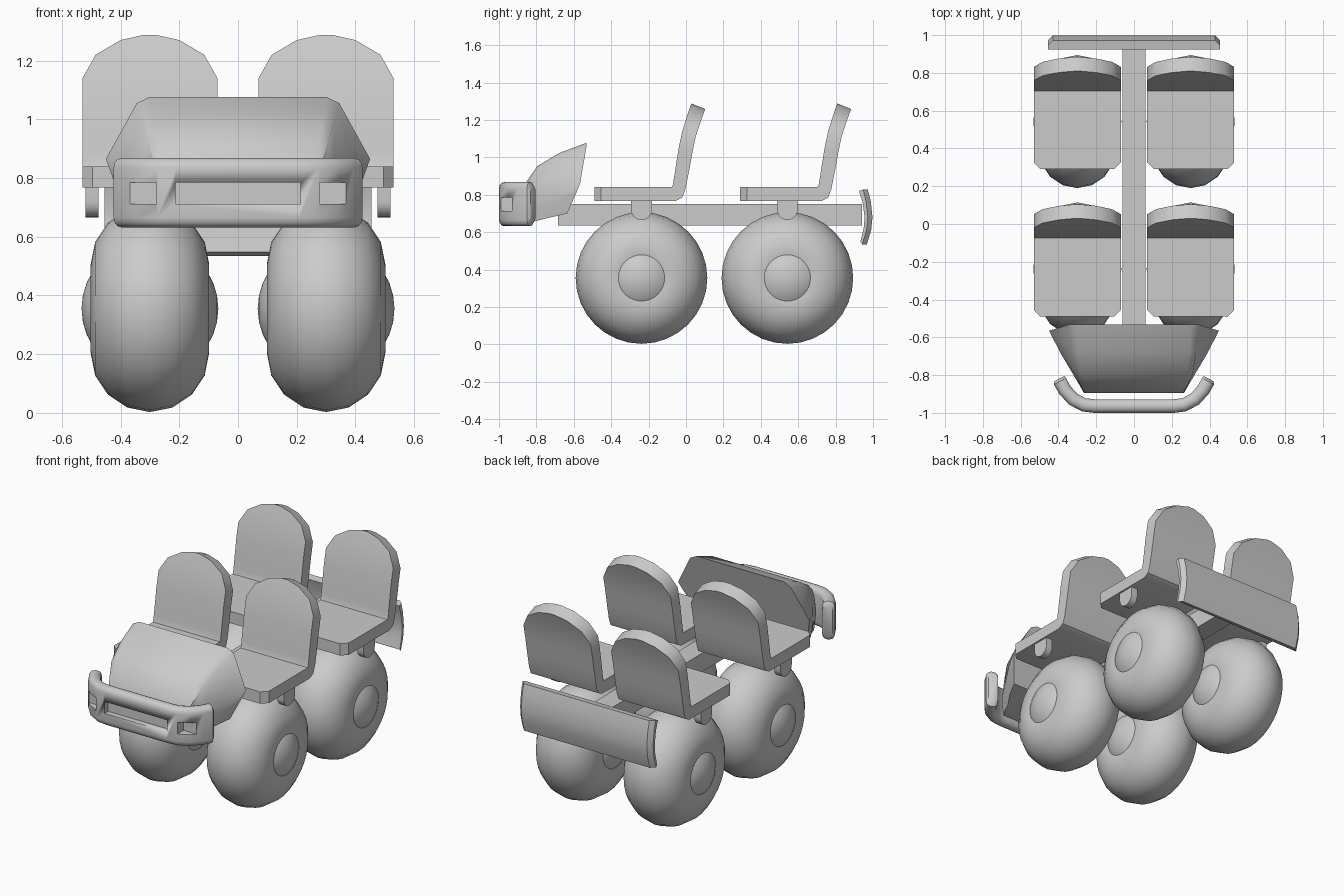
import bpy, bmesh, math
from mathutils import Vector

if "Cube" in bpy.data.objects:
    bpy.data.objects.remove(bpy.data.objects["Cube"])

grey = bpy.data.materials.new("light_grey")
grey.use_nodes = True
grey.diffuse_color = (0.6, 0.6, 0.6, 1)
grey.node_tree.nodes["Principled BSDF"].inputs["Base Color"].default_value = (0.6, 0.6, 0.6, 1)


def finish(name, bm, angle=30):
    bmesh.ops.recalc_face_normals(bm, faces=bm.faces)
    mesh = bpy.data.meshes.new(name)
    bm.to_mesh(mesh)
    bm.free()
    mesh.materials.append(grey)
    ob = bpy.data.objects.new(name, mesh)
    bpy.context.collection.objects.link(ob)
    bpy.ops.object.select_all(action='DESELECT')
    ob.select_set(True)
    bpy.context.view_layer.objects.active = ob
    bpy.ops.object.shade_smooth_by_angle(angle=math.radians(angle))
    return ob


def loft(name, rings, closed=False, angle=30):
    """Skin a row of point rings; cap the ends unless the row is closed."""
    bm = bmesh.new()
    rows = [[bm.verts.new(p) for p in ring] for ring in rings]
    n = len(rows[0])
    for k in range(len(rows) if closed else len(rows) - 1):
        a, b = rows[k], rows[(k + 1) % len(rows)]
        for i in range(n):
            j = (i + 1) % n
            bm.faces.new((a[i], a[j], b[j], b[i]))
    if not closed:
        bm.faces.new(rows[0])
        bm.faces.new(rows[-1])
    return finish(name, bm, angle)


def box(name, x0, x1, y0, y1, z0, z1):
    return loft(name, [[(x0, y, z0), (x1, y, z0), (x1, y, z1), (x0, y, z1)] for y in (y0, y1)])


def wheel(name, x, y, z=0.355, major=0.15, minor=0.202, hub=0.233):
    # Fat ring tyre
    rings = []
    for a in (math.tau * k / 32 for k in range(32)):
        ring = []
        for b in (math.tau * i / 16 for i in range(16)):
            r = major + minor * math.cos(b)
            ring.append((x + minor * math.sin(b), y + r * math.cos(a), z + r * math.sin(a)))
        rings.append(ring)
    loft(name + "_tyre", rings, closed=True, angle=40)
    # Round hub bulging out of both sides
    bm = bmesh.new()
    bmesh.ops.create_uvsphere(bm, u_segments=32, v_segments=16, radius=hub)
    for v in bm.verts:
        v.co = Vector((x + v.co.z, y + v.co.x, z + v.co.y))
    finish(name + "_hub", bm, 40)


# Seat sections: front/upper y z, back/lower y z, half width
SEAT = [(-.49, .84, -.49, .767, .195), (-.455, .84, -.455, .767, .23),
        (-.075, .84, -.055, .767, .23), (-.07, .855, -.02, .785, .23),
        (-.066, .88, -.003, .83, .23), (-.055, .95, .018, .935, .23),
        (-.04, 1.045, .034, 1.025, .23), (-.02, 1.14, .052, 1.11, .23),
        (.005, 1.22, .078, 1.19, .185), (.022, 1.27, .096, 1.24, .1),
        (.029, 1.288, .103, 1.258, .02)]


def seat(name, x, dy):
    loft(name, [[(x - w, y0 + dy, z0), (x + w, y0 + dy, z0),
                 (x + w, y1 + dy, z1), (x - w, y1 + dy, z1)]
                for y0, z0, y1, z1, w in SEAT])


def bracket(name, x, y):
    # Tab with a rounded lower end
    arc = [(0.055 * math.cos(t), 0.72 + 0.055 * math.sin(t))
           for t in (math.pi + math.pi * k / 10 for k in range(11))]
    outline = [(-0.055, 0.78)] + arc + [(0.055, 0.78)]
    loft(name, [[(xx, y + a, z) for a, z in outline] for xx in (x - .022, x + .022)])


for side, sx in (("left", 1), ("right", -1)):
    for row, dy in (("front", 0), ("rear", 0.78)):
        tag = row + "_" + side
        wheel(tag, 0.3 * sx, dy - 0.238)
        seat(tag + "_seat", 0.3 * sx, dy)
        bracket(tag + "_bracket", 0.497 * sx, dy - 0.238)

# Central beam
box("chassis_beam", -.062, .062, -.685, .94, .635, .75)

# Hood: half sections from back to front, mirrored into rings
HOOD = [[(.30, -.533, 1.077), (.345, -.533, 1.055), (.45, -.565, .865), (.43, -.587, .81), (.39, -.635, .70)],
        [(.295, -.678, 1.023), (.33, -.678, 1.0), (.385, -.69, .84), (.375, -.70, .76), (.35, -.72, .68)],
        [(.28, -.795, .953), (.31, -.795, .93), (.32, -.80, .80), (.315, -.80, .73), (.30, -.80, .66)],
        [(.26, -.85, .873), (.285, -.85, .855), (.29, -.85, .78), (.285, -.85, .72), (.28, -.85, .65)],
        [(.24, -.895, .80), (.26, -.895, .785), (.265, -.895, .75), (.26, -.895, .70), (.25, -.895, .65)]]
loft("hood", [half + [(-x, y, z) for x, y, z in reversed(half)] for half in HOOD], angle=40)

# Bumper: rounded section swept around a bent path (outer x, y, normal angle, size)
PATH = [(.21, -1, 90, 1), (.275, -.992, 75, 1), (.345, -.955, 52, 1),
        (.395, -.90, 33, 1), (.424, -.85, 28, 1), (.426, -.835, 28, .8)]
path = [(-x, y, 180 - a, s) for x, y, a, s in reversed(PATH)] + PATH
rings = []
for x, y, a, s in path:
    nx, ny = math.cos(math.radians(a)), -math.sin(math.radians(a))
    ring = []
    for cd, cz, start in ((-.03, .085, 0), (-.042, .085, 90), (-.042, -.085, 180), (-.03, -.085, 270)):
        for t in (0, 30, 60, 90):
            u = math.radians(start + t)
            d = -.036 + (cd + .036 + .03 * math.cos(u)) * s
            ring.append((x + nx * d, y + ny * d, .75 + (cz + .033 * math.sin(u)) * s))
    rings.append(ring)
bumper = loft("front_bumper", rings, angle=40)

# Grille slot and lamp recesses
for x0, x1, depth in ((-.213, .213, -.965), (.278, .37, -.93), (-.37, -.278, -.93)):
    cutter = box("recess_cutter", x0, x1, -1.1, depth, .712, .785)
    cutter.hide_render = True
    cutter.hide_set(True)
    cut = bumper.modifiers.new("recess", 'BOOLEAN')
    cut.operation = 'DIFFERENCE'
    cut.solver = 'EXACT'
    cut.object = cutter

# Curved rear guard: inner y z, outer y z
GUARD = [(.925, .82, .972, .828), (.944, .76, .988, .765), (.955, .68, .997, .68),
         (.95, .62, .99, .61), (.932, .548, .967, .535)]
loft("rear_guard", [[(-.455, y0, z0), (.455, y0, z0), (.455, y1 - .025, z1), (.43, y1, z1),
                     (-.43, y1, z1), (-.455, y1 - .025, z1)]
                    for y0, z0, y1, z1 in GUARD], angle=25)
